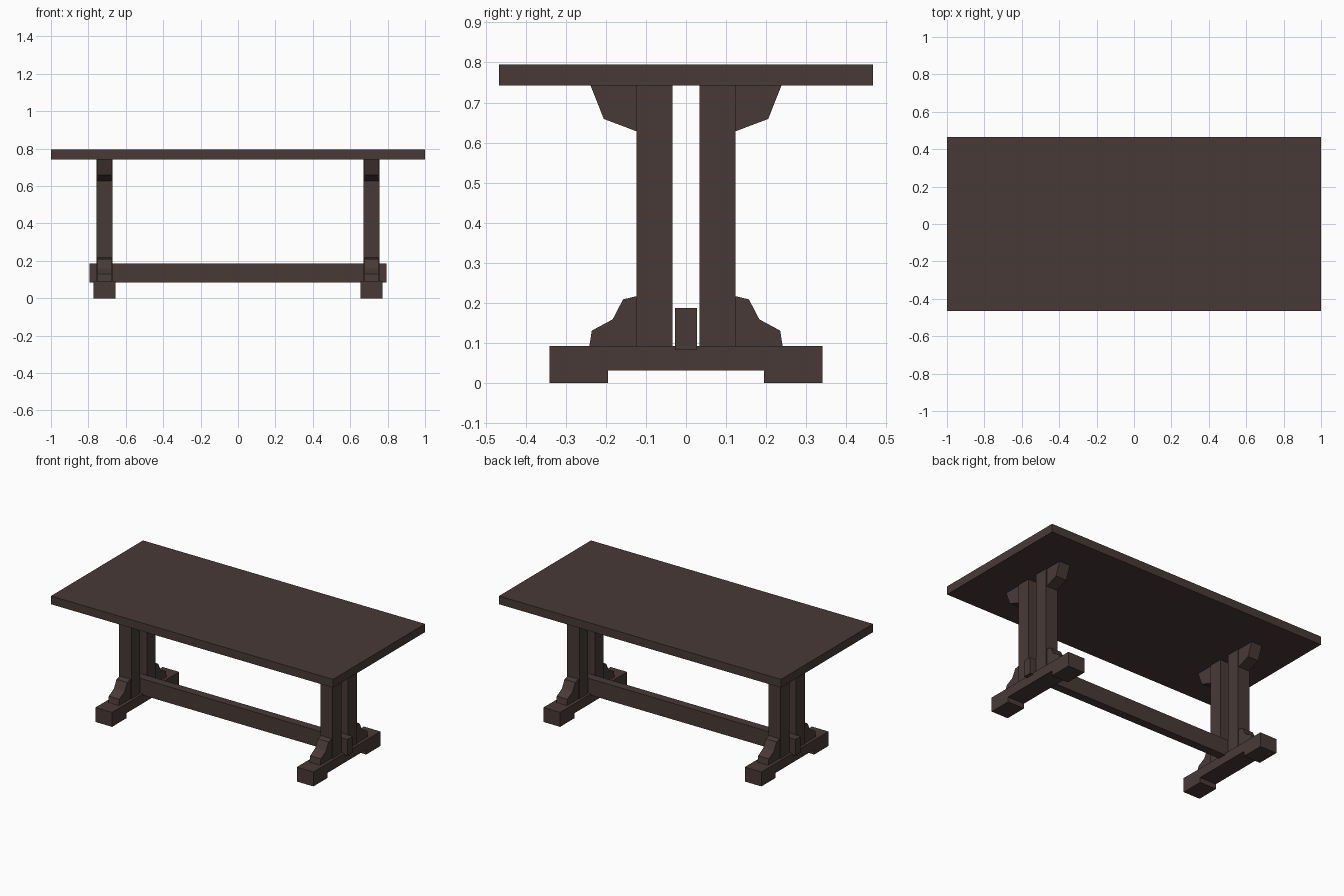
import bpy, bmesh

if "Cube" in bpy.data.objects:
    bpy.data.objects.remove(bpy.data.objects["Cube"])

wood = bpy.data.materials.new("dark_wood")
wood.diffuse_color = (0.065, 0.042, 0.038, 1)
wood.use_nodes = True
wood.node_tree.nodes["Principled BSDF"].inputs["Base Color"].default_value = wood.diffuse_color


def prism(name, profile, x0, x1):
    """Extrude a (y, z) outline along x from x0 to x1."""
    bm = bmesh.new()
    face = bm.faces.new([bm.verts.new((x0, y, z)) for y, z in profile])
    ext = bmesh.ops.extrude_face_region(bm, geom=[face])
    moved = [v for v in ext["geom"] if isinstance(v, bmesh.types.BMVert)]
    bmesh.ops.translate(bm, verts=moved, vec=(x1 - x0, 0, 0))
    bmesh.ops.recalc_face_normals(bm, faces=bm.faces)
    mesh = bpy.data.meshes.new(name)
    bm.to_mesh(mesh)
    bm.free()
    mesh.materials.append(wood)
    obj = bpy.data.objects.new(name, mesh)
    bpy.context.collection.objects.link(obj)
    return obj


def rect(y0, y1, z0, z1):
    return [(y0, z0), (y1, z0), (y1, z1), (y0, z1)]


TOP_Z, FOOT_Z, LEG_X = 0.742, 0.0925, 0.714

# Table top and long stretcher beam
prism("table_top", rect(-0.466, 0.466, TOP_Z, 0.795), -1, 1)
prism("stretcher", rect(-0.027, 0.027, 0.083, 0.187), -0.795, 0.795)

# Outlines of the trestle parts
foot = [(-0.34, 0), (-0.195, 0), (-0.195, 0.032), (0.195, 0.032),
        (0.195, 0), (0.34, 0), (0.34, FOOT_Z), (-0.34, FOOT_Z)]
post = rect(0.034, 0.123, FOOT_Z, TOP_Z)
upper = [(0.123, TOP_Z), (0.238, TOP_Z), (0.205, 0.659), (0.123, 0.628)]
lower = [(0.123, FOOT_Z), (0.241, FOOT_Z), (0.235, 0.131), (0.183, 0.159),
         (0.157, 0.209), (0.123, 0.217)]

# Two trestles, each with a foot, twin posts and shaped brackets
for side, sx in (("left", -1), ("right", 1)):
    x = sx * LEG_X
    prism(f"{side}_foot", foot, x - 0.059, x + 0.059)
    for end, sy in (("front", -1), ("back", 1)):
        for part, outline, half in (("post", post, 0.043),
                                    ("upper_bracket", upper, 0.038),
                                    ("lower_bracket", lower, 0.038)):
            prism(f"{side}_{end}_{part}", [(sy * y, z) for y, z in outline],
                  x - half, x + half)
